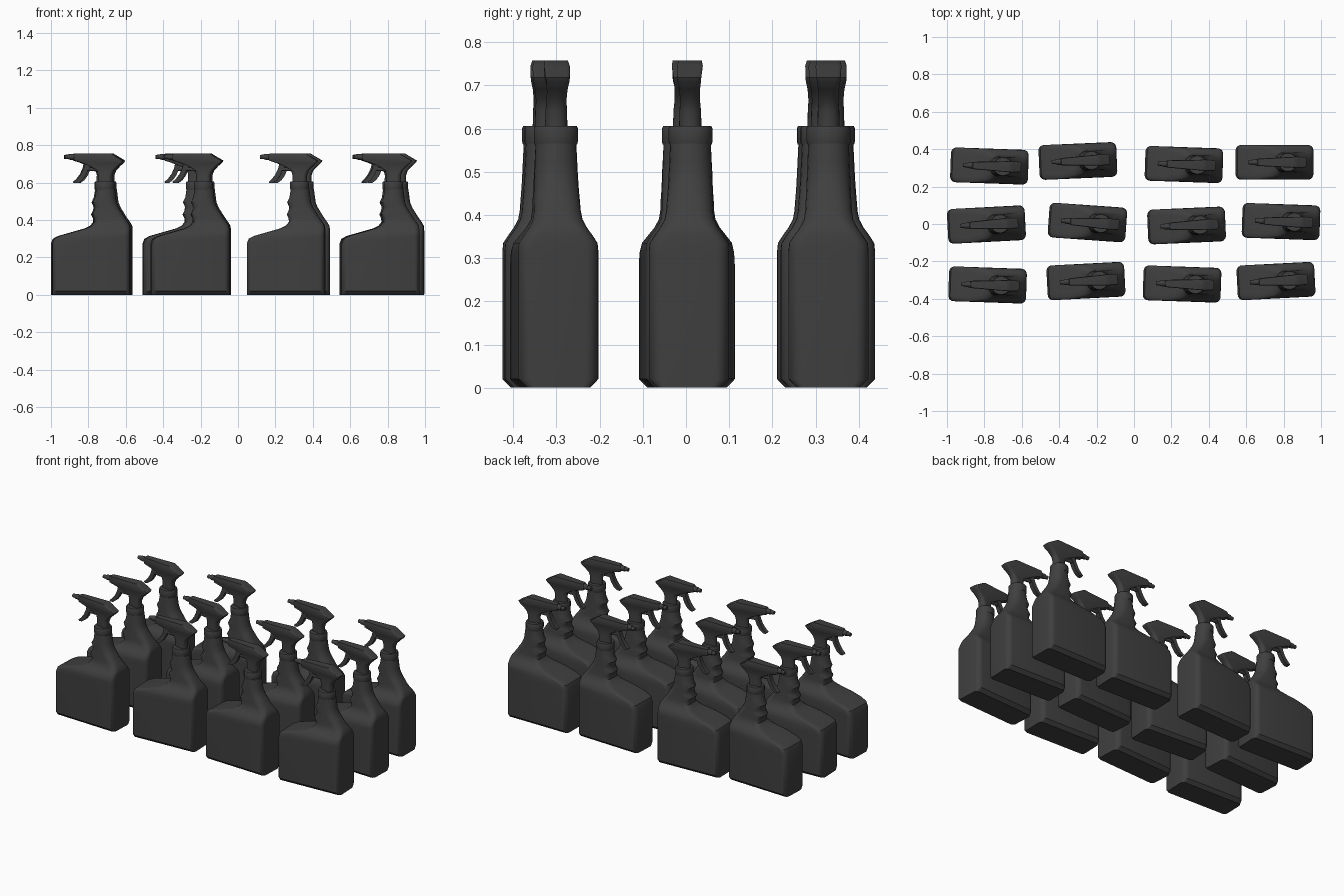
import bpy
import bmesh
import math
from mathutils import Matrix, Vector

default_cube = bpy.data.objects.get("Cube")
if default_cube:
    bpy.data.objects.remove(default_cube, do_unlink=True)

# One dark plastic for everything
plastic = bpy.data.materials.new("dark_grey_plastic")
plastic.use_nodes = True
grey = (0.05, 0.05, 0.05, 1.0)
plastic.diffuse_color = grey
shader = plastic.node_tree.nodes["Principled BSDF"]
shader.inputs["Base Color"].default_value = grey
shader.inputs["Roughness"].default_value = 0.6


def finish(bm, name, angle=35):
    """Turn a bmesh into a smooth mesh that keeps its sharp edges."""
    bmesh.ops.recalc_face_normals(bm, faces=bm.faces)
    for face in bm.faces:
        face.smooth = True
    mesh = bpy.data.meshes.new(name)
    bm.to_mesh(mesh)
    bm.free()
    mesh.materials.append(plastic)
    mesh.set_sharp_from_angle(angle=math.radians(angle))
    return mesh


def rounded_ring(bm, z, left, right, half, radius, nose, steps=6):
    """Horizontal rounded rectangle; nose narrows its front end."""
    radius = min(radius, half * 0.97, (right - left) * 0.485)
    middle = (left + right) / 2
    reach = (right - left) / 2 - radius
    ring = []
    for corner in range(4):
        sx = 1 if corner in (0, 3) else -1
        sy = 1 if corner < 2 else -1
        for step in range(steps):
            a = math.pi / 2 * (corner + step / (steps - 1))
            x = middle + sx * reach + radius * math.cos(a)
            y = sy * (half - radius) + radius * math.sin(a)
            ring.append(bm.verts.new((x, y * (nose if sx < 0 else 1), z)))
    return ring


def loft(name, sections, nose=1.0):
    """Skin a stack of (height, left, right, half width, corner radius)."""
    bm = bmesh.new()
    rings = [rounded_ring(bm, *section, nose) for section in sections]
    for low, high in zip(rings, rings[1:]):
        for i in range(len(low)):
            j = (i + 1) % len(low)
            bm.faces.new((low[i], low[j], high[j], high[i]))
    bm.faces.new(rings[0])
    bm.faces.new(rings[-1])
    return finish(bm, name)


def extrude_profile(name, outline, half):
    """Side outline in x and z, given a thickness along y."""
    bm = bmesh.new()
    face = bm.faces.new([bm.verts.new((x, -half, z)) for x, z in outline])
    grown = bmesh.ops.extrude_face_region(bm, geom=[face])["geom"]
    moved = [v for v in grown if isinstance(v, bmesh.types.BMVert)]
    bmesh.ops.translate(bm, verts=moved, vec=Vector((0, half * 2, 0)))
    return finish(bm, name)


def nozzle_tube(name, pieces):
    """Cones along x, each (start, end, start radius, end radius, height)."""
    bm = bmesh.new()
    for start, end, r_start, r_end, z in pieces:
        place = Matrix.Translation(((start + end) / 2, 0, z))
        turn = Matrix.Rotation(math.pi / 2, 4, "Y")
        bmesh.ops.create_cone(bm, cap_ends=True, segments=16,
                              radius1=r_start, radius2=r_end,
                              depth=end - start, matrix=place @ turn)
    return finish(bm, name)


# Bottle: box body, sloping shoulder, grip ridges and round neck
bottle = loft("bottle", [
    (0, -.208, .208, .073, .02),
    (.02, -.208, .208, .093, .03),
    (.275, -.208, .208, .093, .03),
    (.3, -.198, .208, .093, .03),
    (.315, -.17, .208, .093, .03),
    (.335, -.1, .208, .091, .03),
    (.355, -.03, .208, .078, .03),
    (.37, .0, .206, .067, .03),
    (.39, .016, .195, .057, .035),
    (.41, .014, .181, .054, .04),
    (.43, .004, .168, .053, .04),
    (.45, .014, .156, .052, .045),
    (.47, .017, .144, .051, .045),
    (.495, .006, .134, .05, .045),
    (.52, .018, .131, .049, .048),
    (.565, .025, .125, .047, .047),
])

# Screw collar
collar = loft("collar", [
    (.563, .023, .121, .049, .05),
    (.57, .021, .123, .051, .051),
    (.6, .021, .123, .051, .051),
    (.606, .024, .12, .048, .05),
])

# Spray head: stem flaring into a nose and a pointed tail
head = loft("spray_head", [
    (.6, .033, .113, .026, .026),
    (.64, .034, .113, .025, .025),
    (.665, .028, .122, .023, .02),
    (.69, -.015, .145, .024, .015),
    (.708, -.06, .165, .027, .012),
    (.718, -.092, .17, .028, .01),
    (.745, -.095, .124, .03, .01),
    (.757, -.088, .105, .027, .01),
], nose=0.65)

# Nozzle: collar and tip
nozzle = nozzle_tube("nozzle", [
    (-.118, -.08, .015, .017, .738),
    (-.14, -.11, .011, .012, .738),
])

# Curved finger trigger
trigger = extrude_profile("trigger", [
    (-.035, .705), (-.042, .675), (-.056, .645), (-.075, .62),
    (-.093, .604), (-.088, .597), (-.07, .598), (-.048, .614),
    (-.03, .64), (-.018, .67), (.008, .7),
], 0.013)

# Plunger rod behind the trigger
plunger = nozzle_tube("plunger", [(-.03, .05, .009, .012, .672)])

# Three loose rows of bottles: x, y and turn in degrees
places = [
    (-.773, .31, -2), (-.3, .337, 2.5), (.267, .318, -2), (.751, .33, 0),
    (-.789, -.003, 3), (-.249, .008, -4), (.281, -.008, 2.5), (.786, .013, -2),
    (-.783, -.326, -2), (-.257, -.305, 3), (.257, -.321, -2), (.759, -.305, 3),
]
for x, y, turn in places:
    for mesh in (bottle, collar, head, nozzle, trigger, plunger):
        part = bpy.data.objects.new(mesh.name, mesh)
        part.location = (x, y, 0)
        part.rotation_euler.z = math.radians(turn)
        bpy.context.collection.objects.link(part)
